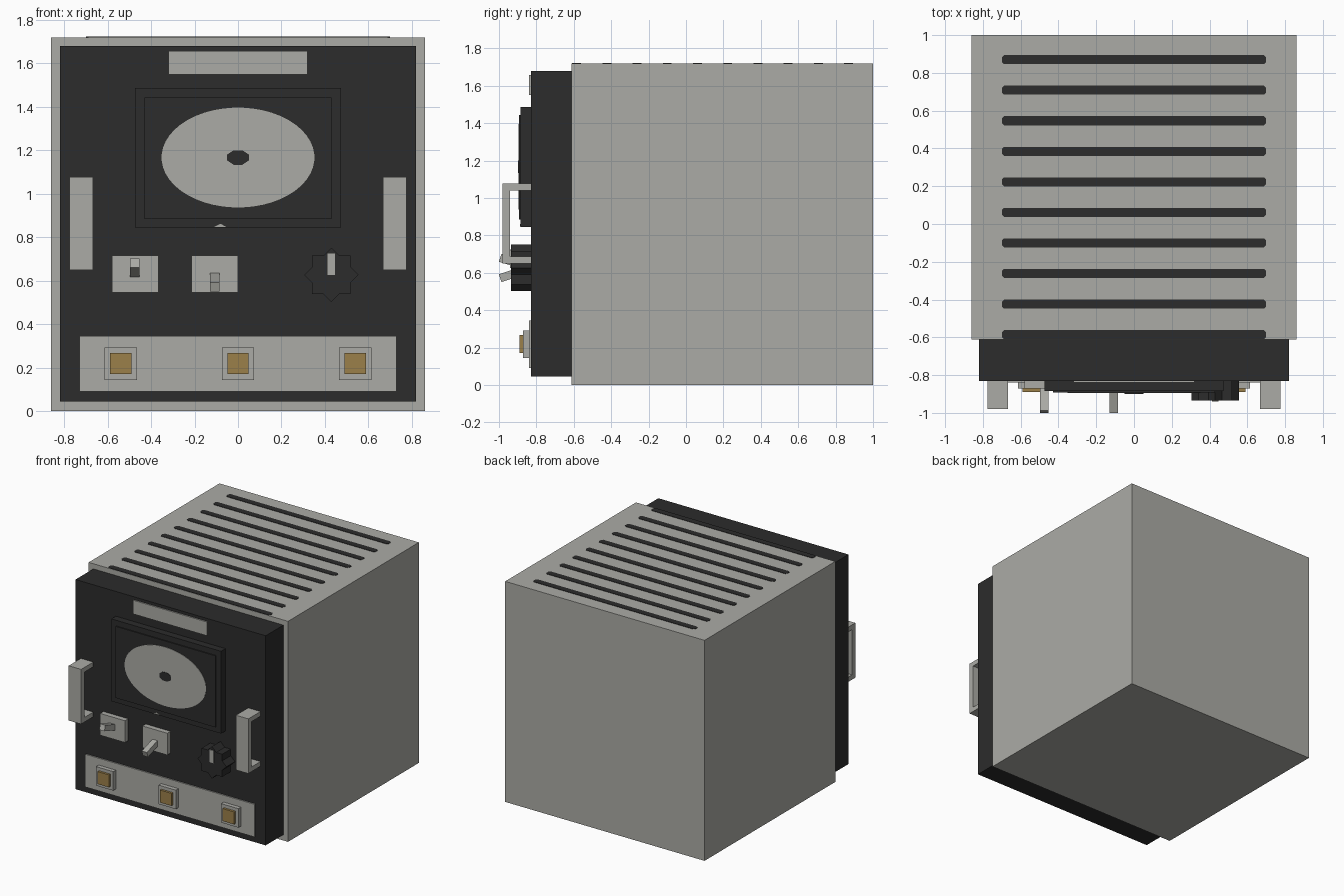
import bpy, bmesh
from math import cos, sin, pi, radians
from mathutils import Matrix

cube = bpy.data.objects.get("Cube")
if cube:
    bpy.data.objects.remove(cube, do_unlink=True)


def material(name, rgb):
    m = bpy.data.materials.new(name)
    m.use_nodes = True
    m.diffuse_color = (*rgb, 1)
    m.node_tree.nodes["Principled BSDF"].inputs["Base Color"].default_value = (*rgb, 1)
    return m


GREY = material("warm grey", (0.41, 0.41, 0.38))
BLACK = material("charcoal", (0.025, 0.025, 0.025))
GOLD = material("brass", (0.33, 0.215, 0.068))


def finish(name, bm, mat):
    bmesh.ops.recalc_face_normals(bm, faces=bm.faces)
    mesh = bpy.data.meshes.new(name)
    bm.to_mesh(mesh)
    bm.free()
    mesh.materials.append(mat)
    ob = bpy.data.objects.new(name, mesh)
    bpy.context.collection.objects.link(ob)
    return ob


def box(name, x, y, z, mat):
    """Box from (min, max) ranges on each axis."""
    bm = bmesh.new()
    bmesh.ops.create_cube(bm, size=1)
    for v in bm.verts:
        for i, (a, b) in enumerate((x, y, z)):
            v.co[i] = a if v.co[i] < 0 else b
    return finish(name, bm, mat)


def prism(name, points, depth, mat):
    """Closed outline of 3D points pushed out along a vector."""
    bm = bmesh.new()
    face = bm.faces.new([bm.verts.new(p) for p in points])
    ext = bmesh.ops.extrude_face_region(bm, geom=[face], use_keep_orig=True)
    bmesh.ops.translate(bm, vec=depth, verts=[g for g in ext["geom"] if isinstance(g, bmesh.types.BMVert)])
    return finish(name, bm, mat)


PANEL = -0.83  # front surface of the panel

# Case and front panel
box("case", (-0.86, 0.86), (-0.612, 1), (0, 1.72), GREY)
box("front_panel", (-0.82, 0.82), (PANEL, -0.61), (0.045, 1.68), BLACK)

# Vent slots on top, with clipped corners
for i in range(10):
    y = 0.87 - i * 0.1617
    half, cut = 0.024, 0.012
    corner = [(0.7, half - cut), (0.7 - cut, half)]
    right = [(x, -h) for x, h in reversed(corner)] + corner
    outline = right + [(-x, h) for x, h in reversed(right)]
    prism(f"vent_slot_{i + 1}", [(x, max(y + h, -0.611), 1.719) for x, h in outline], (0, 0, 0.004), BLACK)

# Label plate and lower strip
box("label_plate", (-0.32, 0.32), (-0.84, PANEL), (1.55, 1.657), GREY)
box("button_strip", (-0.73, 0.73), (-0.84, PANEL), (0.09, 0.345), GREY)

# Meter: frame, window, oval dial, hub, small zero mark
box("meter_frame", (-0.473, 0.473), (-0.885, PANEL), (0.845, 1.487), BLACK)
box("meter_window", (-0.43, 0.43), (-0.893, -0.88), (0.885, 1.443), BLACK)


def oval(name, rx, rz, n, y, depth, mat):
    pts = [(rx * cos(2 * pi * (k + .5) / n), y, 1.167 + rz * sin(2 * pi * (k + .5) / n)) for k in range(n)]
    return prism(name, pts, (0, -depth, 0), mat)


oval("meter_dial", 0.352, 0.23, 48, -0.892, 0.004, GREY)
oval("meter_hub", 0.054, 0.036, 8, -0.895, 0.004, BLACK)
prism("meter_zero_mark", [(-0.11, -0.884, 0.848), (-0.055, -0.884, 0.848), (-0.08, -0.884, 0.862)],
      (0, -0.003, 0), GREY)

# Handles on both sides
for side, s in (("left", 1), ("right", -1)):
    x0, x1 = sorted((0.668 * s, 0.775 * s))
    profile = [(PANEL, 0.65), (-0.98, 0.65), (-0.98, 1.077), (PANEL, 1.077),
               (PANEL, 1.04), (-0.94, 1.04), (-0.94, 0.687), (PANEL, 0.687)]
    prism(f"handle_{side}", [(x0, y, z) for y, z in profile], (x1 - x0, 0, 0), GREY)

# Toggle switches: one up, one down
for name, cx, lx, tilt in (("up", -0.473, -0.475, 1), ("down", -0.108, -0.108, -1)):
    box(f"switch_plate_{name}", (cx - 0.107, cx + 0.107), (-0.87, PANEL), (0.545, 0.715), GREY)
    lever = box(f"switch_lever_{name}", (-0.022, 0.022), (-0.17, 0), (-0.022, 0.022), GREY)
    lever.data.transform(Matrix.Translation((lx, -0.832, 0.628 - 0.004 * (1 - tilt) / 2))
                         @ Matrix.Rotation(radians(-18 * tilt), 4, "X"))

# Star-shaped knob with pointer
star = []
for k in range(16):
    r = 0.125 if k % 2 == 0 else 0.0955
    star.append((0.43 + r * cos(k * pi / 8), PANEL, 0.627 + r * sin(k * pi / 8)))
prism("knob", star, (0, -0.105, 0), BLACK)
box("knob_pointer", (0.413, 0.447), (-0.94, -0.934), (0.627, 0.725), GREY)

# Three push buttons
for i, x in enumerate((-0.54, 0, 0.54)):
    box(f"button_frame_{i + 1}", (x - 0.074, x + 0.074), (-0.872, -0.835), (0.144, 0.292), GREY)
    box(f"button_{i + 1}", (x - 0.049, x + 0.049), (-0.89, -0.86), (0.17, 0.267), GOLD)
